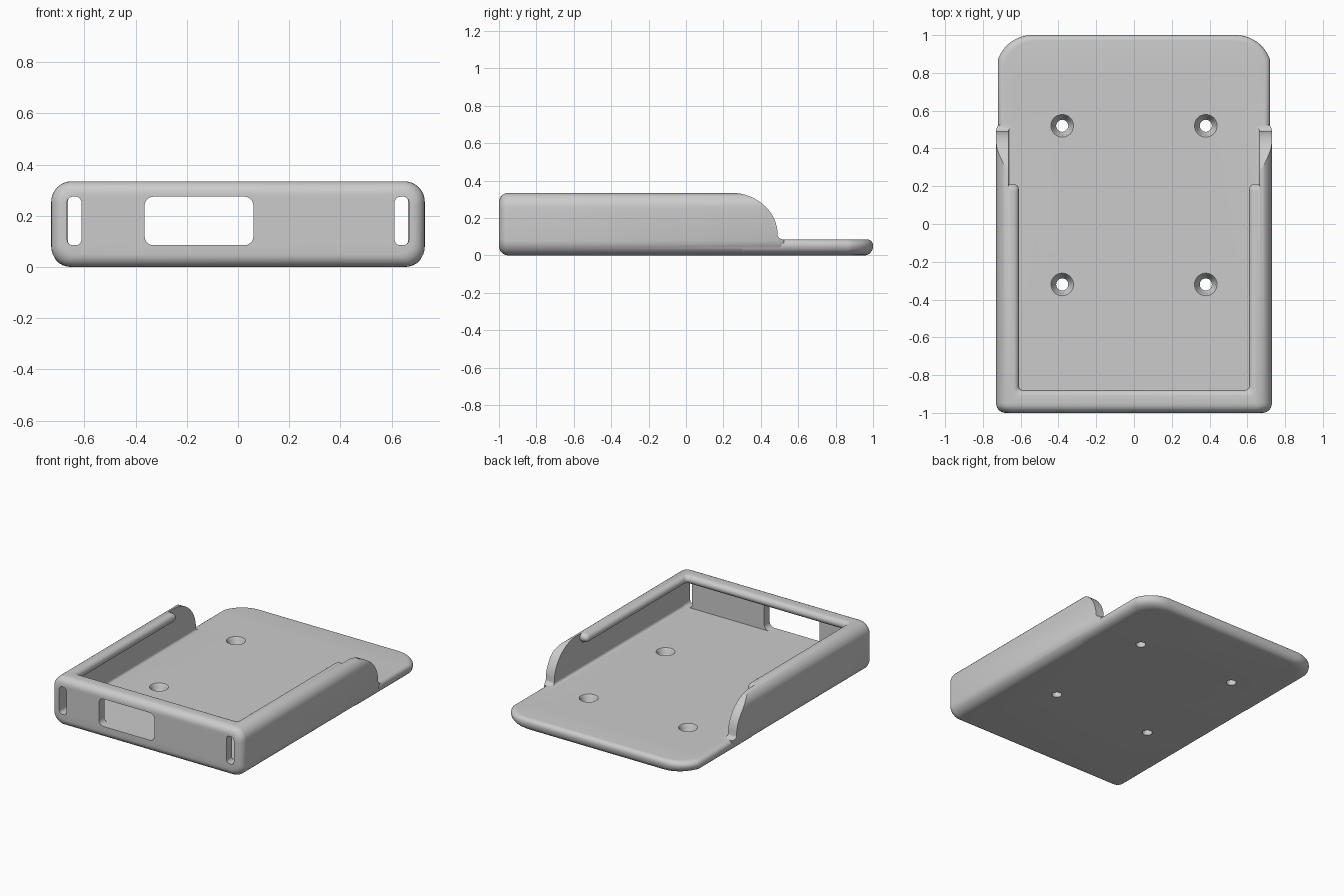
import bpy, bmesh
from math import sin, cos, pi, sqrt

if "Cube" in bpy.data.objects:
    bpy.data.objects.remove(bpy.data.objects["Cube"], do_unlink=True)

grey = bpy.data.materials.new("plain grey")
grey.use_nodes = True
COLOUR = (0.6, 0.6, 0.6, 1)
grey.diffuse_color = COLOUR
grey.node_tree.nodes["Principled BSDF"].inputs["Base Color"].default_value = COLOUR


def arc(cx, cy, rx, ry, a0, a1, n=8):
    steps = [(a0 + (a1 - a0) * i / n) * pi / 180 for i in range(n + 1)]
    return [(cx + rx * cos(a), cy + ry * sin(a)) for a in steps]


def rounded_rect(x0, x1, y0, y1, r, n=8):
    return (arc(x1 - r, y0 + r, r, r, -90, 0, n) + arc(x1 - r, y1 - r, r, r, 0, 90, n)
            + arc(x0 + r, y1 - r, r, r, 90, 180, n) + arc(x0 + r, y0 + r, r, r, 180, 270, n))


def loft(name, rings):
    """Solid skinned through rings of matching 3D points."""
    bm = bmesh.new()
    loops = [[bm.verts.new(p) for p in ring] for ring in rings]
    for a, b in zip(loops, loops[1:]):
        for i in range(len(a)):
            j = (i + 1) % len(a)
            bm.faces.new((a[i], a[j], b[j], b[i]))
    bm.faces.new(loops[0])
    bm.faces.new(loops[-1])
    bmesh.ops.recalc_face_normals(bm, faces=bm.faces)
    mesh = bpy.data.meshes.new(name)
    bm.to_mesh(mesh)
    bm.free()
    mesh.materials.append(grey)
    obj = bpy.data.objects.new(name, mesh)
    bpy.context.collection.objects.link(obj)
    return obj


def along_y(name, outline, y0, y1):
    return loft(name, [[(x, y, z) for x, z in outline] for y in (y0, y1)])


def combine(target, other, operation="DIFFERENCE"):
    mod = target.modifiers.new("combine", "BOOLEAN")
    mod.operation, mod.solver, mod.object = operation, "EXACT", other
    bpy.context.view_layer.objects.active = target
    bpy.ops.object.modifier_apply(modifier=mod.name)
    bpy.data.objects.remove(other, do_unlink=True)


W, H, FLOOR, INNER = 0.73, 0.335, 0.085, 0.665

# Tray body: rounded section with a softened front edge
stations = [(y, d) for d, y in arc(0.05, -0.95, 0.05, 0.05, 270, 180, 6)]
stations += [(0.5, 0), (0.525, 0.012)]
tray = loft("holder_tray", [[(x, y, z) for x, z in
            rounded_rect(-W + d, W - d, d, H - d, 0.08 - d * 0.6)] for y, d in stations])

# Back plate: clipped round corners and a rolled rim
corner = [p for p in arc(0.54, 0.81, 0.19, 0.19, 18.7, 90, 12)]
outline = [(0.72, 0.3)] + corner + [(-x, y) for x, y in reversed(corner)] + [(-0.72, 0.3)]
rim = [(1 - cos(a), sin(a)) for a in [i * pi / 12 for i in range(7)]]
layers = [(0.07 * k, 0.045 * k, 0.05 * (1 - s)) for k, s in reversed(rim)]
layers += [(0.03 * k, 0.03 * k, 0.055 + 0.03 * s) for k, s in rim]
plate = loft("back_plate", [[(x * (1 - dx / 0.72), y * (1 - dy), z) for x, y in outline]
                            for dx, dy, z in layers])
combine(tray, plate, "UNION")

# Sweep the side walls down to the plate at the back
sweep = arc(0.24, 0.11, 0.25, H - 0.11, 90, 0, 16) + arc(0.525, 0.11, 0.035, 0.025, 180, 270, 5)
sweep += [(0.8, FLOOR), (0.8, 0.6), (0.24, 0.6)]
combine(tray, loft("sweep_cutter", [[(x, y, z) for y, z in sweep] for x in (-1, 1)]))

# Main cavity below the lip
combine(tray, along_y("cavity_cutter", rounded_rect(-INNER, INNER, FLOOR, 0.275, 0.018, 4), -0.94, 1.2))


# Top opening, flared so the lip has a rounded inner edge
def opening(d):
    w, f, e, r = 0.61 + d, -0.88 - d, 0.21 - d, 0.025
    half = arc(w - r, f + r, r, r, -90, 0, 4) + arc(w + r, e - r, r, r, 180, 90, 4)
    half += [(INNER, e), (INNER, 0.8)]
    return half + [(-x, y) for x, y in reversed(half)]


R, MID = 0.03, 0.305
flare = [(0.2, R)]
flare += [(MID - R * cos(i * pi / 10), R - R * sin(i * pi / 10)) for i in range(11)]
flare += [(0.5, R)]
combine(tray, loft("opening_cutter", [[(x, y, z) for x, y in opening(d)] for z, d in flare]))

# Front port and two end slots
for x0, x1, r in ((-0.365, 0.06, 0.035), (-0.668, -0.612, 0.022), (0.612, 0.668, 0.022)):
    combine(tray, along_y("port_cutter", rounded_rect(x0, x1, FLOOR, 0.275, r, 5), -1.2, -0.92))

# Countersunk screw holes
bore = [(-0.1, 0.032), (0.03, 0.032), (0.05, 0.046), (0.07, 0.05), (FLOOR, 0.06), (0.12, 0.06)]
for hx in (-0.38, 0.38):
    for hy in (-0.32, 0.52):
        combine(tray, loft("screw_cutter", [[(x, y, z) for x, y in arc(hx, hy, r, r, 0, 345, 23)]
                                            for z, r in bore]))

# Smooth shading with crisp edges
for o in bpy.context.selected_objects:
    o.select_set(False)
tray.select_set(True)
bpy.context.view_layer.objects.active = tray
bpy.ops.object.shade_smooth_by_angle(angle=pi / 6)
